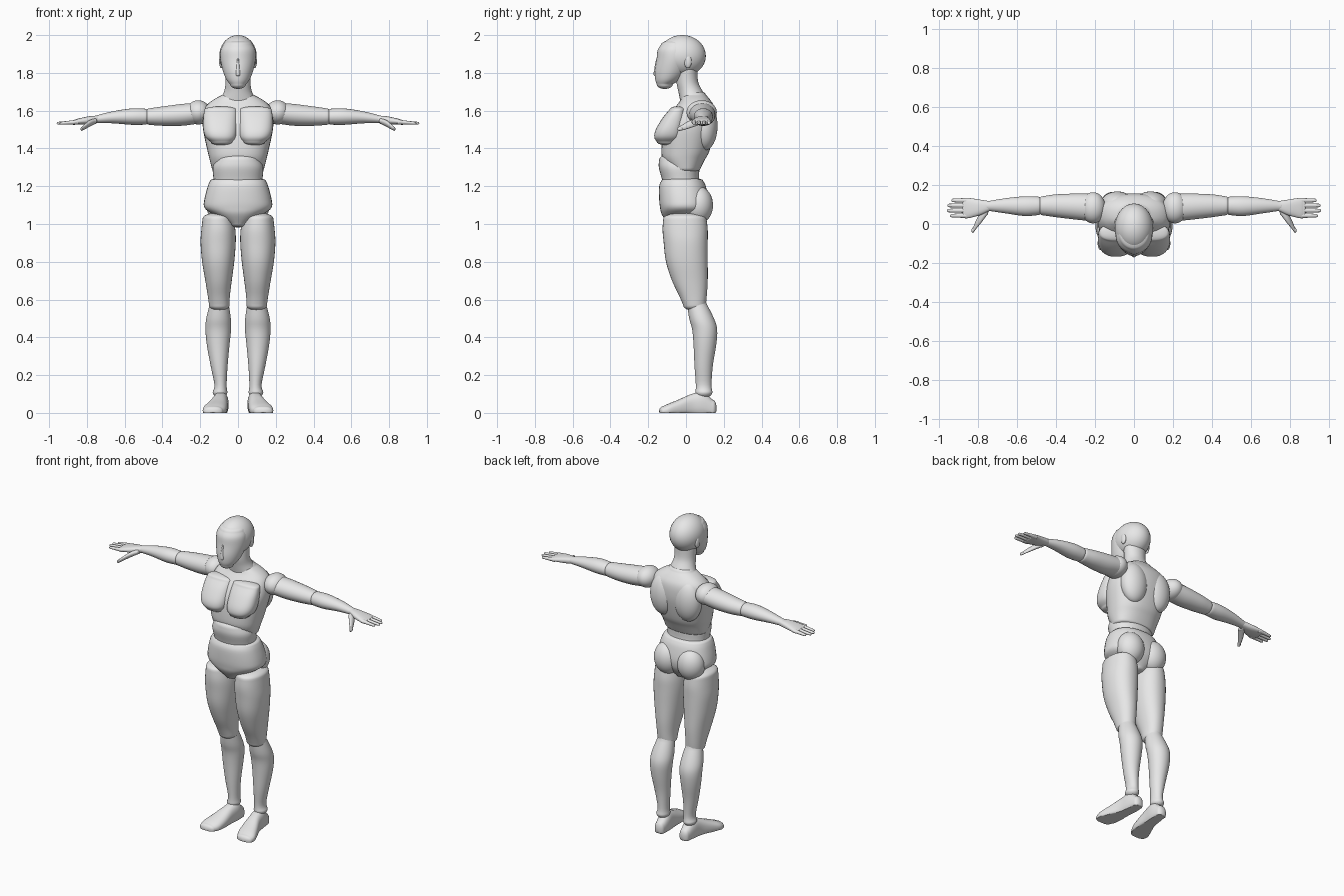
import bpy
import bmesh
from math import sin, cos, pi, copysign
from mathutils import Matrix, Vector

cube = bpy.data.objects.get("Cube")
if cube:
    bpy.data.objects.remove(cube)

# One plain grey for the whole figure
grey = bpy.data.materials.new("light grey")
grey.use_nodes = True
colour = (.8, .8, .8, 1)
grey.diffuse_color = colour
grey.node_tree.nodes["Principled BSDF"].inputs["Base Color"].default_value = colour
parts = []


def finish(name, bm, mirrored):
    """Turn a bmesh into an object, mirrored across x when it is a paired part."""
    bmesh.ops.recalc_face_normals(bm, faces=bm.faces)
    mesh = bpy.data.meshes.new(name)
    bm.to_mesh(mesh)
    bm.free()
    mesh.materials.append(grey)
    obj = bpy.data.objects.new(name, mesh)
    bpy.context.collection.objects.link(obj)
    if mirrored:
        mirror = obj.modifiers.new("other side", 'MIRROR')
        mirror.use_mirror_merge = False
    parts.append(obj)


def smooth_rows(rows, steps=4):
    """Catmull-Rom interpolation of the cross-section bounds."""
    rows = [Vector(r) for r in rows]
    padded = [rows[0]] + rows + [rows[-1]]
    result = []
    for p, a, b, n in zip(padded, padded[1:], padded[2:], padded[3:]):
        for k in range(steps):
            t = k / steps
            m, q = (b - p) / 2, (n - a) / 2
            result.append(a + m * t + (3 * (b - a) - 2 * m - q) * t ** 2
                          + (2 * (a - b) + m + q) * t ** 3)
    return result + [rows[-1]]


def loft(name, axis, rows, power=2.0, cap=.03, mirrored=True, sides=36):
    """Skin superellipse sections given as (position, min, max, min, max), with domed ends.
    Four-value rows are symmetric: (position, half width, min, max)."""
    rows = [(r[0], -r[1], r[1], r[2], r[3]) if len(r) == 4 else r for r in rows]
    direction = copysign(cap, rows[-1][0] - rows[0][0])
    sections = [(r, 1, 0) for r in smooth_rows(rows)]
    dome = [pi / 2 * k / 6 for k in range(1, 6)] + [pi / 2 * .97]
    first, last = sections[0][0], sections[-1][0]
    sections = ([(first, cos(a), -direction * sin(a)) for a in reversed(dome)] + sections
                + [(last, cos(a), direction * sin(a)) for a in dome])
    bm = bmesh.new()
    rings = []
    for (t, a0, a1, b0, b1), scale, shift in sections:
        ring = []
        for k in range(sides):
            c, s = cos(2 * pi * k / sides), sin(2 * pi * k / sides)
            a = (a0 + a1) / 2 + scale * (a1 - a0) / 2 * copysign(abs(c) ** (2 / power), c)
            b = (b0 + b1) / 2 + scale * (b1 - b0) / 2 * copysign(abs(s) ** (2 / power), s)
            u = t + shift
            x, y, z = {'X': (u, a, b), 'Y': (a, u, b), 'Z': (a, b, u)}[axis]
            ring.append(bm.verts.new((x, y, max(z, 0))))
        rings.append(ring)
    for low, high in zip(rings, rings[1:]):
        for k in range(sides):
            j = (k + 1) % sides
            bm.faces.new((low[k], low[j], high[j], high[k]))
    bm.faces.new(rings[0])
    bm.faces.new(rings[-1])
    finish(name, bm, mirrored)


def ellipsoid(name, centre, radii, mirrored=True):
    bm = bmesh.new()
    matrix = Matrix.Translation(centre) @ Matrix.Diagonal((*radii, 1))
    bmesh.ops.create_uvsphere(bm, u_segments=36, v_segments=24, radius=1, matrix=matrix)
    finish(name, bm, mirrored)


# Head and neck
ellipsoid("cranium", (0, -.02, 1.89), (.099, .125, .11), mirrored=False)
loft("face", 'Z', [
    (1.74, .042, -.155, -.07),
    (1.765, .062, -.163, -.03),
    (1.81, .08, -.165, .01),
    (1.87, .093, -.156, .03),
    (1.92, .092, -.15, .03),
    (1.95, .078, -.132, .02)], power=1.9, cap=.025, mirrored=False)
loft("nose", 'Z', [
    (1.79, .016, -.171, -.12),
    (1.81, .015, -.17, -.12),
    (1.87, .008, -.159, -.12)], cap=.01, mirrored=False)
ellipsoid("ear", (.088, .01, 1.86), (.012, .02, .035))
loft("neck", 'Z', [
    (1.82, .07, -.05, .06),
    (1.75, .066, -.05, .065),
    (1.7, .074, -.04, .09),
    (1.65, .1, -.03, .12)], mirrored=False)

# Torso
loft("ribcage", 'Z', [
    (1.29, .137, -.09, .075),
    (1.34, .15, -.122, .1),
    (1.39, .162, -.13, .125),
    (1.5, .185, -.12, .152),
    (1.57, .185, -.09, .157),
    (1.62, .172, -.055, .15),
    (1.655, .135, -.03, .13),
    (1.685, .08, -.02, .105)], power=2.3, cap=.02, mirrored=False)
loft("chest_plate", 'Z', [
    (1.435, .025, .145, -.155, -.04),
    (1.46, .009, .172, -.168, -.02),
    (1.5, .004, .184, -.16, -.01),
    (1.56, .004, .184, -.125, 0),
    (1.605, .006, .178, -.088, 0)], power=2.4, cap=.018)
ellipsoid("shoulder_blade", (.085, .1, 1.52), (.088, .067, .13))
loft("abdomen", 'Z', [
    (1.2, .13, -.12, .08),
    (1.24, .13, -.128, .07),
    (1.3, .134, -.144, .07),
    (1.34, .118, -.142, .06)], power=2.2, cap=.04, mirrored=False)
loft("pelvis", 'Z', [
    (1, .05, -.095, .07),
    (1.05, .13, -.128, .105),
    (1.085, .177, -.137, .118),
    (1.13, .178, -.142, .12),
    (1.2, .16, -.142, .105),
    (1.23, .147, -.13, .09)], power=2.3, cap=.018, mirrored=False)
ellipsoid("buttock", (.082, .065, 1.1), (.085, .078, .1))

# Legs
loft("thigh", 'Z', [
    (1.03, .025, .187, -.12, .108),
    (.97, .014, .194, -.124, .115),
    (.9, .012, .198, -.118, .115),
    (.8, .02, .19, -.106, .115),
    (.7, .033, .173, -.074, .115),
    (.62, .043, .16, -.036, .11),
    (.57, .045, .153, -.015, .105)], power=2.15, cap=.03)
loft("shin", 'Z', [
    (.58, .05, .148, .005, .108),
    (.5, .038, .168, .017, .148),
    (.44, .037, .172, .033, .165),
    (.36, .045, .165, .04, .16),
    (.25, .055, .145, .045, .142),
    (.15, .06, .125, .052, .135),
    (.11, .056, .134, .05, .14)], cap=.03)
loft("foot", 'Y', [
    (.14, .056, .12, -.02, .07),
    (.09, .05, .13, -.02, .11),
    (.03, .054, .14, -.02, .1),
    (-.04, .056, .168, -.02, .07),
    (-.09, .064, .186, -.02, .05),
    (-.12, .08, .184, -.02, .036)], power=2.4, cap=.022)

# Arms
ellipsoid("shoulder", (.21, .083, 1.591), (.064, .08, .064))
loft("upper_arm", 'X', [
    (.22, .015, .155, 1.53, 1.642),
    (.3, .023, .156, 1.52, 1.635),
    (.4, .035, .152, 1.52, 1.622),
    (.47, .045, .142, 1.525, 1.612)], cap=.025)
loft("forearm", 'X', [
    (.49, .046, .14, 1.526, 1.61),
    (.56, .041, .142, 1.525, 1.612),
    (.66, .055, .132, 1.533, 1.597),
    (.75, .068, .117, 1.535, 1.575)], cap=.02)

# Hands
loft("palm", 'X', [
    (.74, .068, .117, 1.536, 1.574),
    (.79, .045, .125, 1.528, 1.57),
    (.85, .03, .134, 1.526, 1.557),
    (.87, .03, .134, 1.525, 1.55)], power=2.4, cap=.012)
fingers = {"index": .934, "middle": .95, "ring": .948, "little": .928}
for i, (finger, tip) in enumerate(fingers.items()):
    y = .043 + .026 * i
    loft(finger + "_finger", 'X', [
        (.85, y - .013, y + .013, 1.527, 1.552),
        (.89, y - .011, y + .011, 1.527, 1.547),
        (tip, y - .009, y + .009, 1.526, 1.541)], cap=.01, sides=16)
loft("thumb", 'X', [
    (.755, .045, .1, 1.53, 1.56),
    (.785, .005, .065, 1.515, 1.55),
    (.81, -.025, .02, 1.502, 1.53),
    (.826, -.047, -.018, 1.493, 1.514)], cap=.008, sides=16)

# Smooth shading with crisp edges kept
bpy.ops.object.select_all(action='DESELECT')
for obj in parts:
    obj.select_set(True)
bpy.context.view_layer.objects.active = parts[0]
bpy.ops.object.shade_smooth_by_angle(angle=pi / 4)
